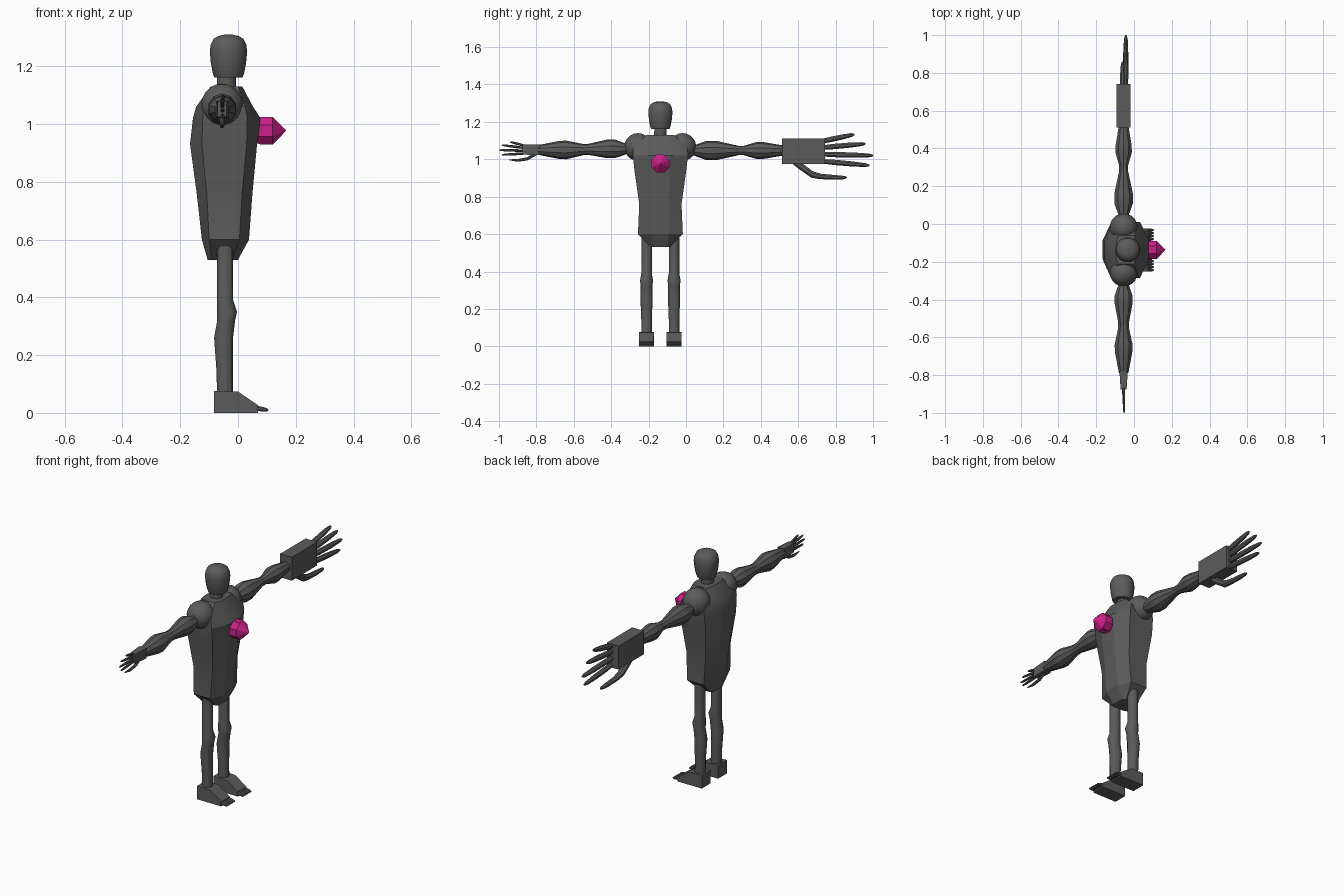
import bpy, bmesh, math
from mathutils import Vector

if "Cube" in bpy.data.objects:
    bpy.data.objects.remove(bpy.data.objects["Cube"])


def material(name, rgb):
    m = bpy.data.materials.new(name)
    m.diffuse_color = (*rgb, 1)
    m.use_nodes = True
    m.node_tree.nodes["Principled BSDF"].inputs["Base Color"].default_value = m.diffuse_color
    return m


GREY = material("dark grey", (0.105, 0.105, 0.105))
PINK = material("magenta", (0.60, 0.015, 0.25))
CY = -0.137       # body centre line in y
AX = -0.055       # arm line in x


def loft(name, rings, mat=GREY, angle=30):
    """Skin a list of equal-sized point rings and cap both ends."""
    bm = bmesh.new()
    vs = [[bm.verts.new(p) for p in r] for r in rings]
    n = len(vs[0])
    for a, b in zip(vs, vs[1:]):
        for i in range(n):
            j = (i + 1) % n
            bm.faces.new((a[i], a[j], b[j], b[i]))
    bm.faces.new(vs[0][::-1])
    bm.faces.new(vs[-1])
    bmesh.ops.recalc_face_normals(bm, faces=bm.faces[:])
    me = bpy.data.meshes.new(name)
    bm.to_mesh(me)
    bm.free()
    me.materials.append(mat)
    ob = bpy.data.objects.new(name, me)
    bpy.context.collection.objects.link(ob)
    bpy.context.view_layer.objects.active = ob
    ob.select_set(True)
    bpy.ops.object.shade_smooth_by_angle(angle=math.radians(angle))
    ob.select_set(False)
    return ob


def tube(name, stations, sides=10, mat=GREY, angle=30):
    """Round tube through stations of (x, y, z, radius)."""
    pts = [Vector(s[:3]) for s in stations]
    d = (pts[-1] - pts[0]).normalized()
    up = Vector((1, 0, 0)) if abs(d.x) < 0.8 else Vector((0, 0, 1))
    u = (up - d * up.dot(d)).normalized()
    v = d.cross(u)
    rings = []
    for p, s in zip(pts, stations):
        ring = []
        for i in range(sides):
            t = 2 * math.pi * (i + 0.5) / sides
            ring.append(p + s[3] * (u * math.cos(t) + v * math.sin(t)))
        rings.append(ring)
    return loft(name, rings, mat, angle)


def finger(name, a, b, r):
    """Tapered finger from a to b, both (x, y, z)."""
    a, b = Vector(a), Vector(b)
    tube(name, [(*a.lerp(b, t), r * k) for t, k in
                ((0, .8), (.3, 1), (.65, .95), (.92, .7), (1, .3))], 8)


# Torso: eight-sided section (z, back, side back, side front, front, half width, half front)
rings = []
for z, xb, sb, sf, xf, w, f in (
        (0.530, -0.105, -0.09, -0.02, 0.000, 0.050, 0.040),
        (0.600, -0.125, -0.100, 0.005, 0.038, 0.120, 0.045),
        (0.760, -0.143, -0.108, 0.014, 0.050, 0.113, 0.045),
        (0.930, -0.166, -0.125, 0.030, 0.066, 0.137, 0.050),
        (1.020, -0.156, -0.122, 0.032, 0.078, 0.148, 0.052),
        (1.060, -0.145, -0.118, 0.025, 0.052, 0.145, 0.050),
        (1.130, -0.095, -0.085, 0.000, 0.015, 0.075, 0.040)):
    rings.append([(xf, CY - f, z), (xf, CY + f, z), (sf, CY + w, z), (sb, CY + w, z),
                  (xb, CY + f, z), (xb, CY - f, z), (sb, CY - w, z), (sf, CY - w, z)])
loft("torso", rings, angle=22)

# Neck and head
tube("neck", [(-0.04, CY, 1.10, 0.034), (-0.04, CY, 1.18, 0.033)], 16)
tube("head", [(-0.033, CY, z, r) for z, r in
              ((1.162, .050), (1.175, .055), (1.21, .062), (1.25, .066), (1.275, .063),
               (1.295, .053), (1.305, .036), (1.31, .012))], 16, angle=35)

# Chest jewel
tube("chest_gem", [(x, CY, 0.977, r) for x, r in
                   ((0.03, .035), (0.08, .052), (0.12, .052), (0.166, .001))], 8, PINK, 15)

# Shoulders
for side, y in (("right", -0.257), ("left", -0.018)):
    tube(side + "_shoulder",
         [(AX, y, 1.066 + 0.074 * math.cos(t), max(0.074 * math.sin(t), .001))
          for t in (math.pi * i / 10 for i in range(11))], 16)

# Arms
tube("left_arm", [(AX, y, 1.047, r) for y, r in
                  ((0.0, .03), (0.04, .026), (0.11, .052), (0.16, .052), (0.28, .025),
                   (0.31, .025), (0.38, .046), (0.42, .044), (0.53, .025))], 10, angle=25)
tube("right_arm", [(AX, y, z, r) for y, z, r in
                   ((-0.28, 1.055, .03), (-0.32, 1.055, .028), (-0.38, 1.056, .05),
                    (-0.42, 1.056, .05), (-0.52, 1.053, .030), (-0.55, 1.052, .030),
                    (-0.64, 1.05, .05), (-0.68, 1.05, .048), (-0.79, 1.05, .026))],
     10, angle=25)


def palm(name, sections):
    """Boxy palm from (y, x half width, bottom z, top z)."""
    loft(name, [[(AX - w, y, lo), (AX + w, y, lo), (AX + w, y, hi), (AX - w, y, hi)]
                for y, w, lo, hi in sections])


# Large left hand
palm("left_palm", [(0.512, .037, .976, 1.11), (0.742, .037, .976, 1.11)])
for i, (z0, y1, z1) in enumerate(((1.095, .90, 1.133), (1.062, .96, 1.083),
                                  (1.027, 1.0, 1.020), (0.990, .98, 0.967))):
    finger(f"left_finger_{i + 1}", (-0.045, 0.72, z0), (-0.043, y1, z1), .0155)
tube("left_thumb", [(-0.06, y, z, r) for y, z, r in
                    ((.57, .995, .018), (.61, .965, .020), (.675, .918, .019), (.72, .908, .016),
                     (.80, .903, .014), (.845, .902, .010), (.86, .902, .004))], 8)

# Small right hand
palm("right_palm", [(-0.78, .022, 1.022, 1.08), (-0.875, .016, 1.025, 1.078)])
for i, (z0, y1, z1) in enumerate(((1.072, -.94, 1.093), (1.06, -.985, 1.076),
                                  (1.046, -1.0, 1.049), (1.031, -.985, 1.024))):
    finger(f"right_finger_{i + 1}", (AX, -0.86, z0), (AX + .003, y1, z1), .0075)
tube("right_thumb", [(AX, y, z, r) for y, z, r in
                     ((-.80, 1.03, .009), (-.85, 1.002, .009), (-.90, .994, .008),
                      (-.945, .997, .003))], 8)

# Legs and feet
for side, y, fy in (("right", -0.211, -0.212), ("left", -0.064, -0.064)):
    tube(side + "_leg", [(x, y, z, r) for x, z, r in
                         ((-.045, .58, .029), (-.045, .39, .029), (-.038, .35, .036),
                          (-.041, .32, .032), (-.050, .26, .034), (-.046, .14, .029),
                          (-.045, .06, .029))], 12)
    loft(side + "_foot", [[(x, fy - w, 0), (x, fy + w, 0), (x, fy + w * k, h), (x, fy - w * k, h)]
                          for x, w, k, h in ((-.083, .040, 1, .076), (0, .040, 1, .074),
                                             (.07, .040, .97, .026))], angle=15)
    for i in range(5):
        ty = fy + (i - 2) * .016
        finger(f"{side}_toe_{i + 1}", (.05, ty, .019), (.105, ty, .009), .009)
